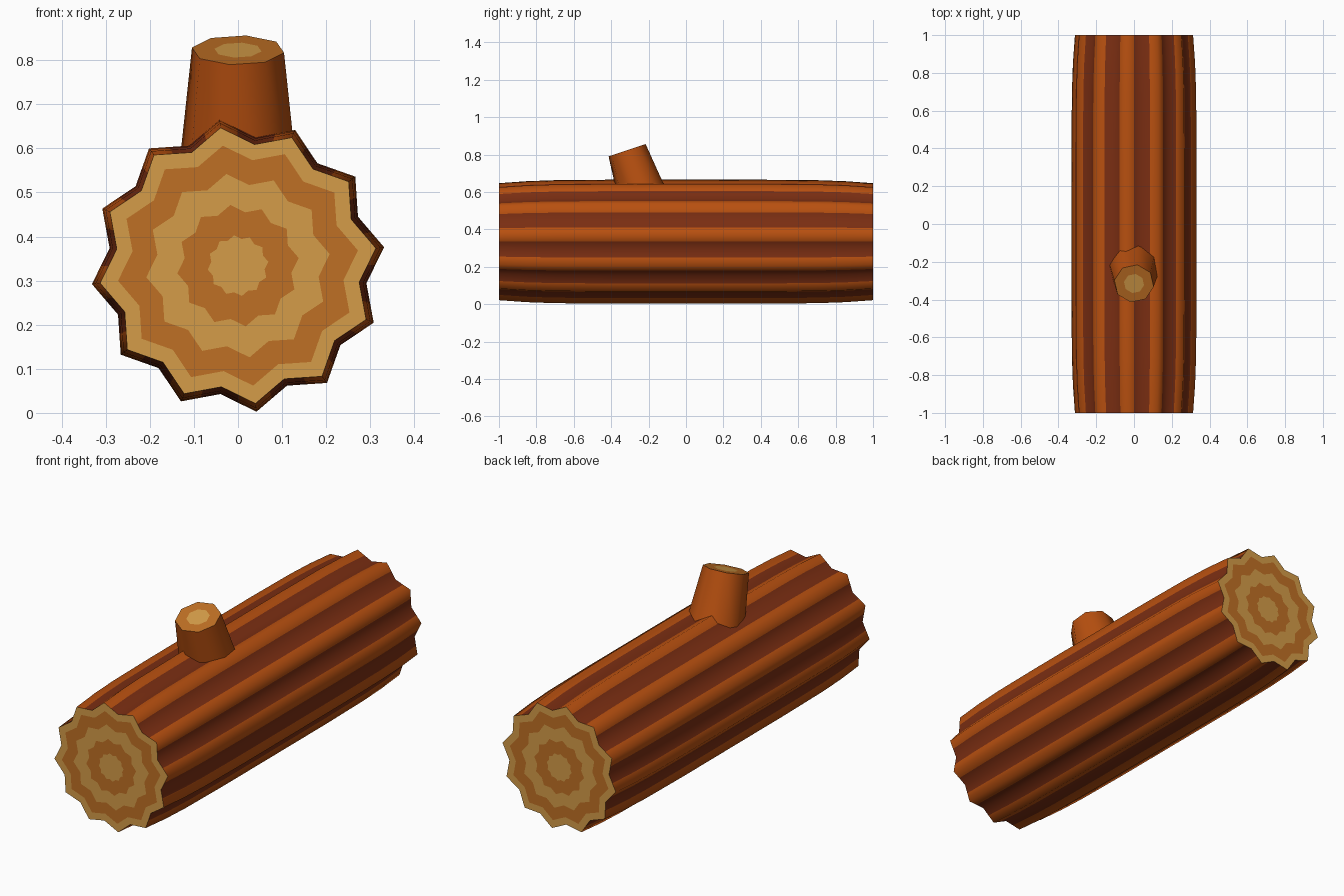
import bpy
from math import cos, sin, radians
from mathutils import Vector

cube = bpy.data.objects.get("Cube")
if cube:
    bpy.data.objects.remove(cube, do_unlink=True)


def material(name, rgb):
    m = bpy.data.materials.new(name)
    m.use_nodes = True
    m.diffuse_color = (*rgb, 1)
    m.node_tree.nodes["Principled BSDF"].inputs["Base Color"].default_value = (*rgb, 1)
    return m


BARK = material("bark_orange_brown", (0.48, 0.08, 0.005))
GROOVE = material("bark_dark_brown", (0.195, 0.027, 0.006))
LIGHT = material("wood_light", (0.66, 0.335, 0.065))
DARK = material("wood_dark", (0.52, 0.16, 0.018))


def loft(name, rings, mats, rule, smooth=False, flip=False, fill=False):
    """Join equal rings with quads; rule(ring, side) picks the material slot."""
    n = len(rings[0])
    verts = [p for ring in rings for p in ring]
    faces, slots = [], []
    if fill:
        faces.append(tuple(range(n)))
        slots.append(0)
    for i in range(len(rings) - 1):
        for j in range(n):
            k = (j + 1) % n
            a, b = i * n, (i + 1) * n
            faces.append((a + j, b + j, b + k, a + k))
            slots.append(rule(i, j))
    if flip:
        faces = [f[::-1] for f in faces]
    mesh = bpy.data.meshes.new(name)
    mesh.from_pydata(verts, [], faces)
    for m in mats:
        mesh.materials.append(m)
    for poly, slot in zip(mesh.polygons, slots):
        poly.material_index = slot
        poly.use_smooth = smooth
    obj = bpy.data.objects.new(name, mesh)
    bpy.context.collection.objects.link(obj)
    return obj


# Ridged cross-section: tip, midpoint, valley, midpoint for each ridge
RIDGES, TIP, VALLEY, TURN, HEIGHT = 12, 0.334, 0.294, 7.2, 0.334
corners = []
for s in range(RIDGES * 2):
    r = VALLEY if s % 2 else TIP
    t = radians(TURN + s * 180 / RIDGES)
    corners.append(Vector((r * cos(t), 0, r * sin(t))))
profile = []
for s, p in enumerate(corners):
    profile += [p, (p + corners[(s + 1) % len(corners)]) / 2]


def section(y, scale):
    return [p * scale + Vector((0, y, HEIGHT)) for p in profile]


# Bark, narrowing slightly towards both ends
END = 0.944
half = [(0.4, 1), (0.7, 0.992), (0.85, 0.976), (1, END)]
stations = [(-y, s) for y, s in reversed(half)] + half
loft("log_bark", [section(y, s) for y, s in stations], [BARK, GROOVE],
     lambda i, j: int(j % 4 in (1, 2)), smooth=True)

# Cut ends with growth rings
for name, y in (("front_cut_end", -1), ("back_cut_end", 1)):
    rings = [section(y, END * f) for f in (0.22, 0.44, 0.665, 0.87, 1)]
    loft(name, rings, [LIGHT, DARK], lambda i, j: (i + 1) % 2,
         flip=y > 0, fill=True)

# Branch stub leaning towards the front
axis = Vector((0, -0.317, 0.948))
across = Vector((0, 0.948, 0.317))
top = Vector((0, -0.315, 0.823))


def circle(depth, radius, sides=8):
    angles = [radians(80 + 360 * k / sides) for k in range(sides)]
    return [top - axis * depth + Vector((radius * cos(t), 0, 0))
            + across * radius * sin(t) for t in angles]


loft("branch_bark", [circle(0.34, 0.141), circle(0, 0.106)], [BARK],
     lambda i, j: 0, smooth=True, flip=True)
loft("branch_cut_end", [circle(0, 0.054), circle(0, 0.106)], [LIGHT, DARK],
     lambda i, j: 1, fill=True)
